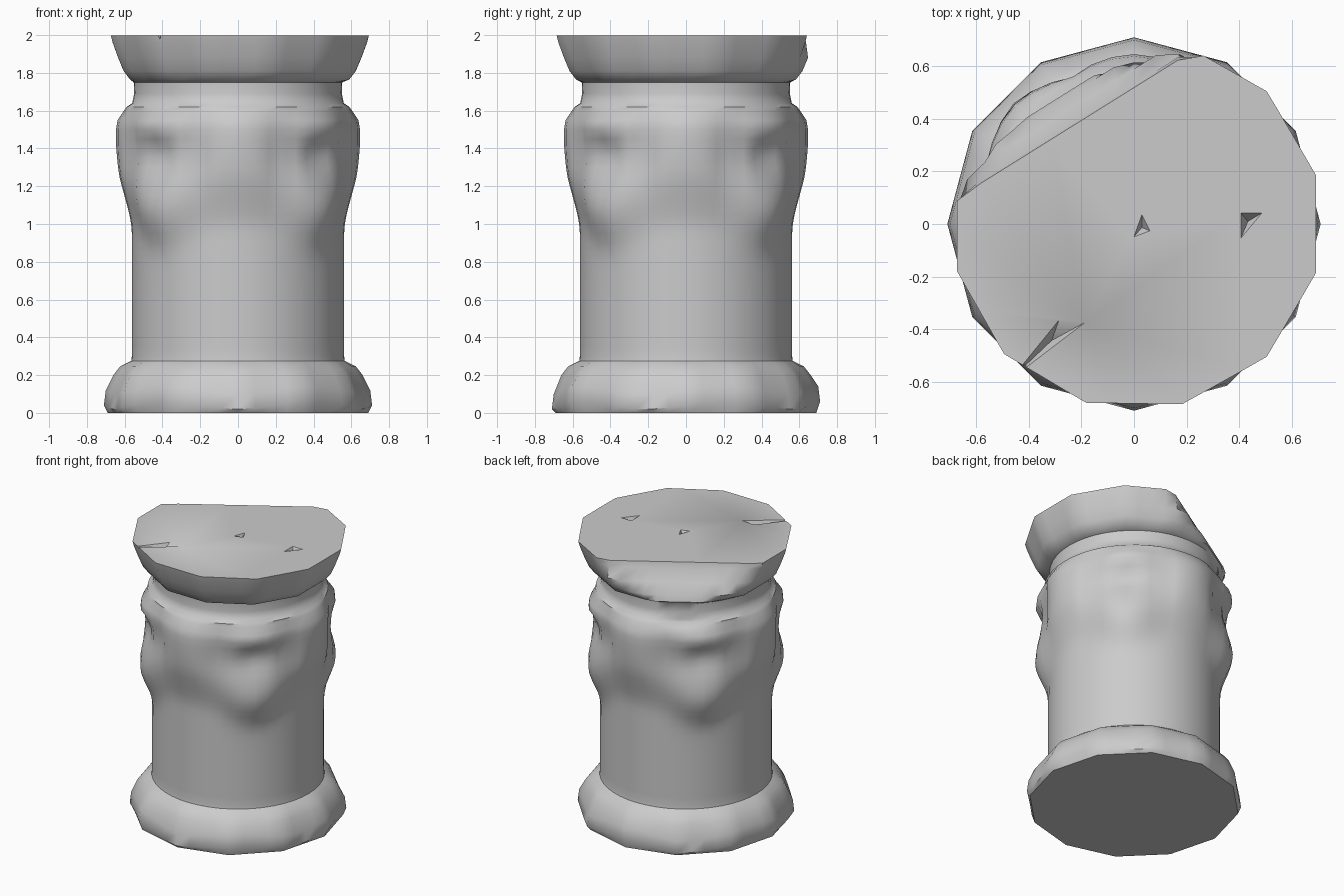
import bpy, bmesh, math
from mathutils import Vector
from math import pi, cos, radians, exp

if "Cube" in bpy.data.objects:
    bpy.data.objects.remove(bpy.data.objects["Cube"])

SEG = 48


def step(t):
    t = max(0.0, min(1.0, t))
    return t * t * (3 - 2 * t)


def facet(a, n, off):
    # radius factor of a regular polygon with its corners at 1
    w = 2 * pi / n
    return cos(w / 2) / cos(((a - off) % w) - w / 2)


def gauss(x, w):
    return exp(-(x / w) ** 2)


# carved swags: a drape on each diagonal, hanging tabs on each axis
def relief(a, z):
    d = (a % (pi / 2)) - pi / 4            # angle from nearest diagonal
    c = pi / 4 - abs(d)                    # angle from nearest axis
    low = 0.80 + 0.15 * step(abs(d) / 0.55)
    r = 0.062 * step((z - low) / 0.34)
    r += 0.022 * gauss(c, 0.24) * step((z - 1.15) / 0.3)
    r += 0.03 * gauss(d, 0.24) * gauss(z - 1.05, 0.14)
    r += 0.03 * gauss(d, 0.2) * gauss(z - 1.52, 0.06)
    r -= 0.05 * gauss(d, 0.2) * gauss(z - 1.36, 0.1)
    r -= 0.035 * gauss(c - 0.40, 0.1) * gauss(z - 1.36, 0.2)
    return r * (1 - 0.5 * step((z - 1.53) / 0.07))


# broken back-left side of the cap
CHIP = radians(122)


def chipped(r, a, z):
    c = cos(a - CHIP)
    lim = 0.56 - 0.12 * step((z - 1.76) / 0.24)
    return min(r, lim / c) if c > 0.2 else r


base = [(0, 0.69), (0.04, 0.71), (0.12, 0.70), (0.2, 0.66), (0.245, 0.625), (0.275, 0.565)]
shaft = [(0.3 + 0.05 * i, 0.562) for i in range(27)]
neck = [(1.62, 0.59), (1.64, 0.56), (1.69, 0.55), (1.75, 0.552)]
cap = [(1.765, 0.595), (1.81, 0.63), (1.88, 0.66), (1.96, 0.69), (1.998, 0.70)]

bm = bmesh.new()
rings = []
for part, rows in (("base", base), ("shaft", shaft), ("neck", neck), ("cap", cap)):
    for z, r0 in rows:
        ring = []
        for i in range(SEG):
            a = 2 * pi * i / SEG
            r, zz = r0, z
            if part == "base":
                r *= facet(a, 12, 0) if z < 0.26 else 1
                zz += 0.02 * math.sin(5 * a) if 0.01 < z < 0.2 else 0
            elif part == "shaft":
                r += relief(a, z)
            elif part == "neck":
                r = chipped(r, a, z)
            else:
                r = chipped(r * (1.01 + 0.015 * cos(a)) * facet(a, 12, 0.26), a, z)
            ring.append(bm.verts.new((r * cos(a), r * math.sin(a), zz)))
        rings.append(ring)
for lo, hi in zip(rings, rings[1:]):
    for i in range(SEG):
        j = (i + 1) % SEG
        bm.faces.new((lo[i], lo[j], hi[j], hi[i]))
bm.faces.new(rings[0][::-1])
bm.faces.new(rings[-1])
me = bpy.data.meshes.new("carved_pedestal")
bm.to_mesh(me)
bm.free()
pedestal = bpy.data.objects.new("carved_pedestal", me)
bpy.context.collection.objects.link(pedestal)
bpy.context.view_layer.objects.active = pedestal
pedestal.select_set(True)

# small chips knocked out of the top face, one running to the rim
chips = [((-0.01, -0.06), (0.07, -0.03), (0.03, 0.05), 0.04),
         ((0.40, -0.07), (0.50, 0.05), (0.40, 0.05), 0.05),
         ((-0.50, -0.62), (-0.16, -0.36), (-0.28, -0.35), 0.06)]
cb = bmesh.new()
for p, q, s, depth in chips:
    top = [cb.verts.new((x, y, 2.01)) for x, y in (p, q, s)]
    mid = sum((v.co for v in top), Vector()) / 3
    tip = cb.verts.new((mid.x, mid.y, 2 - depth))
    cb.faces.new(top)
    for i in range(3):
        cb.faces.new((top[(i + 1) % 3], top[i], tip))
cm = bpy.data.meshes.new("chip_cutter")
cb.to_mesh(cm)
cb.free()
cutter = bpy.data.objects.new("chip_cutter", cm)
bpy.context.collection.objects.link(cutter)
cutter.hide_render = True
mod = pedestal.modifiers.new("chips", 'BOOLEAN')
mod.operation = 'DIFFERENCE'
mod.solver = 'EXACT'
mod.object = cutter
bpy.ops.object.modifier_apply(modifier=mod.name)
bpy.data.objects.remove(cutter)
bpy.ops.object.shade_smooth_by_angle(angle=radians(45))
